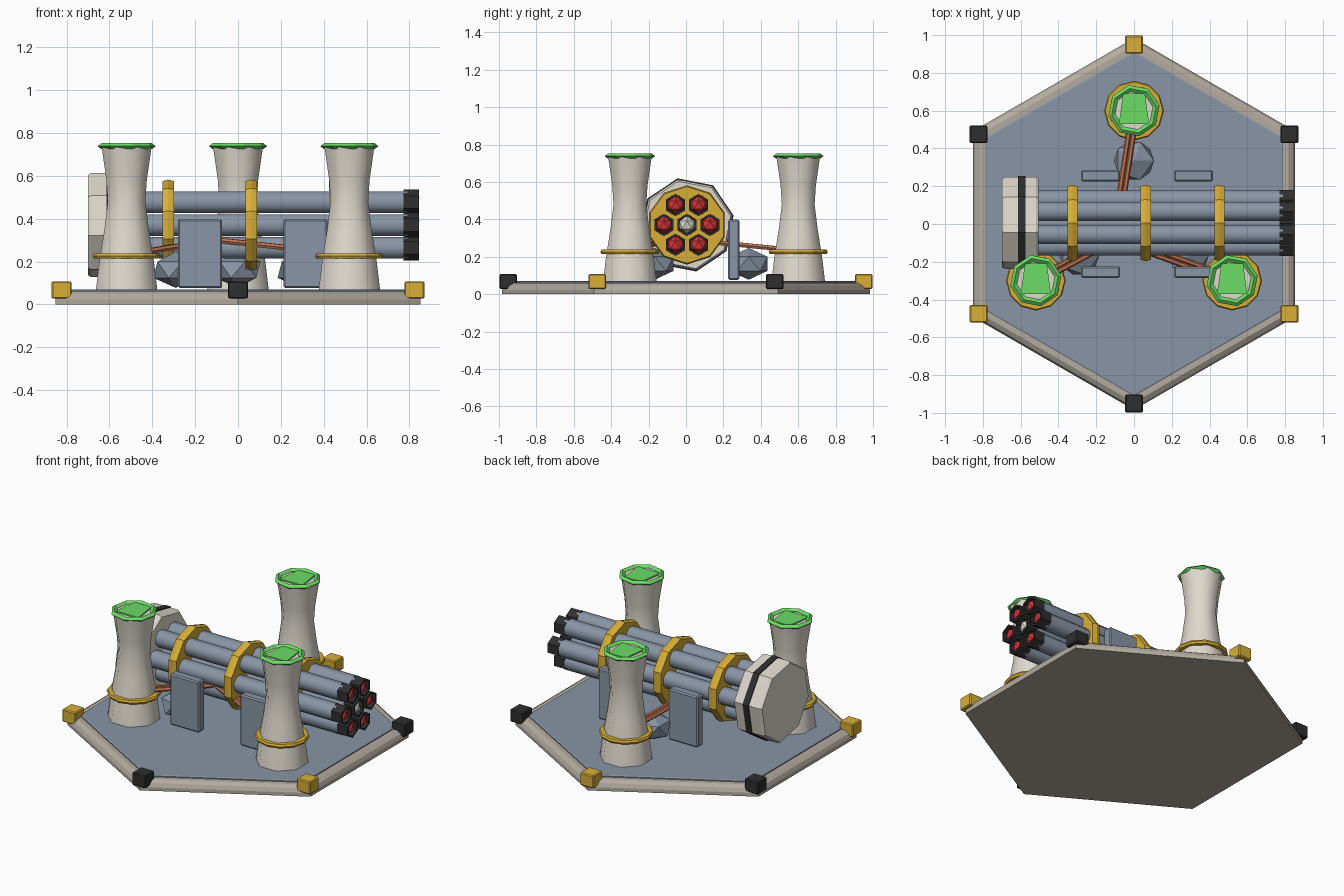
import bpy, bmesh, math
from mathutils import Matrix, Vector

if "Cube" in bpy.data.objects:
    bpy.data.objects.remove(bpy.data.objects["Cube"])


def mat(name, r, g, b):
    m = bpy.data.materials.new(name)
    m.diffuse_color = (r, g, b, 1)
    m.use_nodes = True
    m.node_tree.nodes["Principled BSDF"].inputs["Base Color"].default_value = m.diffuse_color
    return m


CREAM = mat("cream", .74, .70, .62)
STONE = mat("warm_grey", .45, .41, .35)
STEEL = mat("blue_grey", .25, .30, .38)
GOLD = mat("gold", .69, .43, .04)
BLACK = mat("black", .028, .028, .03)
RED = mat("red", .69, .035, .04)
GREEN = mat("green", .15, .72, .13)
COPPER = mat("copper", .50, .17, .085)


def finish(name, bm, material, matrix=Matrix(), smooth=None):
    bmesh.ops.recalc_face_normals(bm, faces=bm.faces)
    me = bpy.data.meshes.new(name)
    bm.to_mesh(me)
    bm.free()
    me.transform(matrix)
    me.materials.append(material)
    if smooth:
        me.shade_smooth()
        me.set_sharp_from_angle(angle=math.radians(smooth))
    ob = bpy.data.objects.new(name, me)
    bpy.context.collection.objects.link(ob)
    return ob


def lathe(name, profile, n, material, matrix=Matrix(), turn=0, closed=False, smooth=None):
    """Spin (radius, height) points about z with n sides; closed makes a ring."""
    bm = bmesh.new()
    rings = []
    for r, z in profile:
        rings.append([bm.verts.new((r * math.cos(turn + math.tau * i / n),
                                    r * math.sin(turn + math.tau * i / n), z)) for i in range(n)])
    pairs = list(zip(rings, rings[1:]))
    if closed:
        pairs.append((rings[-1], rings[0]))
    for a, b in pairs:
        for i in range(n):
            j = (i + 1) % n
            bm.faces.new((a[i], a[j], b[j], b[i]))
    if not closed:
        bm.faces.new(rings[0])
        bm.faces.new(rings[-1])
    return finish(name, bm, material, matrix, smooth)


def box(name, centre, size, material, bevel=.006):
    bm = bmesh.new()
    bmesh.ops.create_cube(bm, size=1)
    bmesh.ops.scale(bm, vec=size, verts=bm.verts)
    bmesh.ops.bevel(bm, geom=bm.edges[:], offset=bevel, segments=1, affect='EDGES')
    return finish(name, bm, material, Matrix.Translation(centre))


def gem(name, centre, size, material):
    bm = bmesh.new()
    bmesh.ops.create_icosphere(bm, subdivisions=1, radius=1)
    bmesh.ops.scale(bm, vec=size, verts=bm.verts)
    return finish(name, bm, material, Matrix.Translation(centre))


def rod(name, a, b, radius, material):
    d = b - a
    m = Matrix.Translation(a) @ d.to_track_quat('Z', 'Y').to_matrix().to_4x4()
    return lathe(name, [(radius, 0), (radius, d.length)], 6, material, m)


def polar(r, deg, z):
    return Vector((r * math.cos(math.radians(deg)), r * math.sin(math.radians(deg)), z))


# Hexagonal base: stone rim with softened edge, steel deck on top
lathe("base_rim", [(.984, 0), (.984, .022), (.972, .045), (.945, .06)], 6, STONE, turn=math.pi / 6)
lathe("deck_plate", [(.912, .05), (.912, .066), (.905, .07)], 6, STEEL, turn=math.pi / 6)

# Corner blocks alternate black and gold
for k in range(6):
    box(f"corner_block_{k}", polar(.95, 30 + 60 * k, .067), (.094, .094, .08),
        GOLD if k % 2 else BLACK)

# Three waisted towers with collars, green rims, boulders and feed rods
HUB = Vector((-.10, -.075, .30))
for k, deg in enumerate((90, 210, 330)):
    at = Matrix.Translation(polar(.6, deg, 0))
    lathe(f"tower_{k}", [(.155, .068), (.138, .20), (.112, .35), (.095, .48), (.102, .58), (.126, .735)],
          8, CREAM, at, turn=math.pi / 8, smooth=50)
    lathe(f"tower_collar_{k}", [(.12, .214), (.152, .214), (.158, .226), (.152, .238), (.12, .238)],
          12, GOLD, at, closed=True)
    lathe(f"tower_rim_{k}", [(.102, .738), (.12, .724), (.138, .738), (.12, .752)],
          8, GREEN, at, turn=.2, closed=True)
    # green plate in the tower mouth
    bm = bmesh.new()
    f = bm.faces.new([bm.verts.new(p) for p in
                      ((-.08, -.07, .736), (.08, -.07, .736), (.058, .09, .736), (-.058, .09, .736))])
    top = bmesh.ops.extrude_face_region(bm, geom=[f])["geom"]
    bmesh.ops.translate(bm, vec=(0, 0, .008), verts=[v for v in top if isinstance(v, bmesh.types.BMVert)])
    finish(f"tower_mouth_plate_{k}", bm, GREEN, at)

    gem(f"boulder_{k}", polar(.335, deg, .162), (.118, .118, .085), STEEL)
    start = polar(.58, deg, .235)
    side = (HUB - start).cross(Vector((0, 0, 1))).normalized() * .013
    for s in (-1, 1):
        rod(f"feed_rod_{k}_{s}", start + side * s, HUB + side * s, .014, COPPER)

# Support panels either side of the barrels
for x in (-.177, .315):
    for y in (-.255, .255):
        box(f"support_panel_{x}_{y}", (x, y, .237), (.206, .06, .322), STEEL, .008)

# Barrel cluster along x
AXIS = Matrix.Translation((0, .005, .37)) @ Matrix.Rotation(math.pi / 2, 4, 'Y')
offsets = [(0, 0)] + [(.123 * math.cos(math.radians(60 * k)), .123 * math.sin(math.radians(60 * k)))
                      for k in range(6)]
for k, (dy, dz) in enumerate(offsets):
    m = Matrix.Translation((0, dy, dz)) @ AXIS
    lathe(f"barrel_{k}", [(.054, -.53), (.054, .79)], 8, STEEL, m, turn=math.pi / 8, smooth=50)
    lathe(f"muzzle_{k}", [(.059, .771), (.059, .845), (.046, .845), (.046, .80), (.01, .80)],
          6, BLACK, m)
    gem(f"muzzle_tip_{k}", (.805, .005 + dy, .37 + dz), (.046, .047, .047), RED if k else CREAM)

# Gold clamp bands
for k, x in enumerate((-.326, .062, .452)):
    lathe(f"clamp_band_{k}", [(.205, x - .027), (.212, x), (.205, x + .027)], 10, GOLD, AXIS)

# Rear drum with black stripe
lathe("rear_drum", [(.238, -.70), (.248, -.685), (.248, -.52), (.238, -.505)], 8, CREAM, AXIS, turn=.2)
lathe("drum_stripe", [(.240, -.614), (.254, -.614), (.254, -.574), (.240, -.574)], 8, BLACK, AXIS,
      turn=.2, closed=True)
